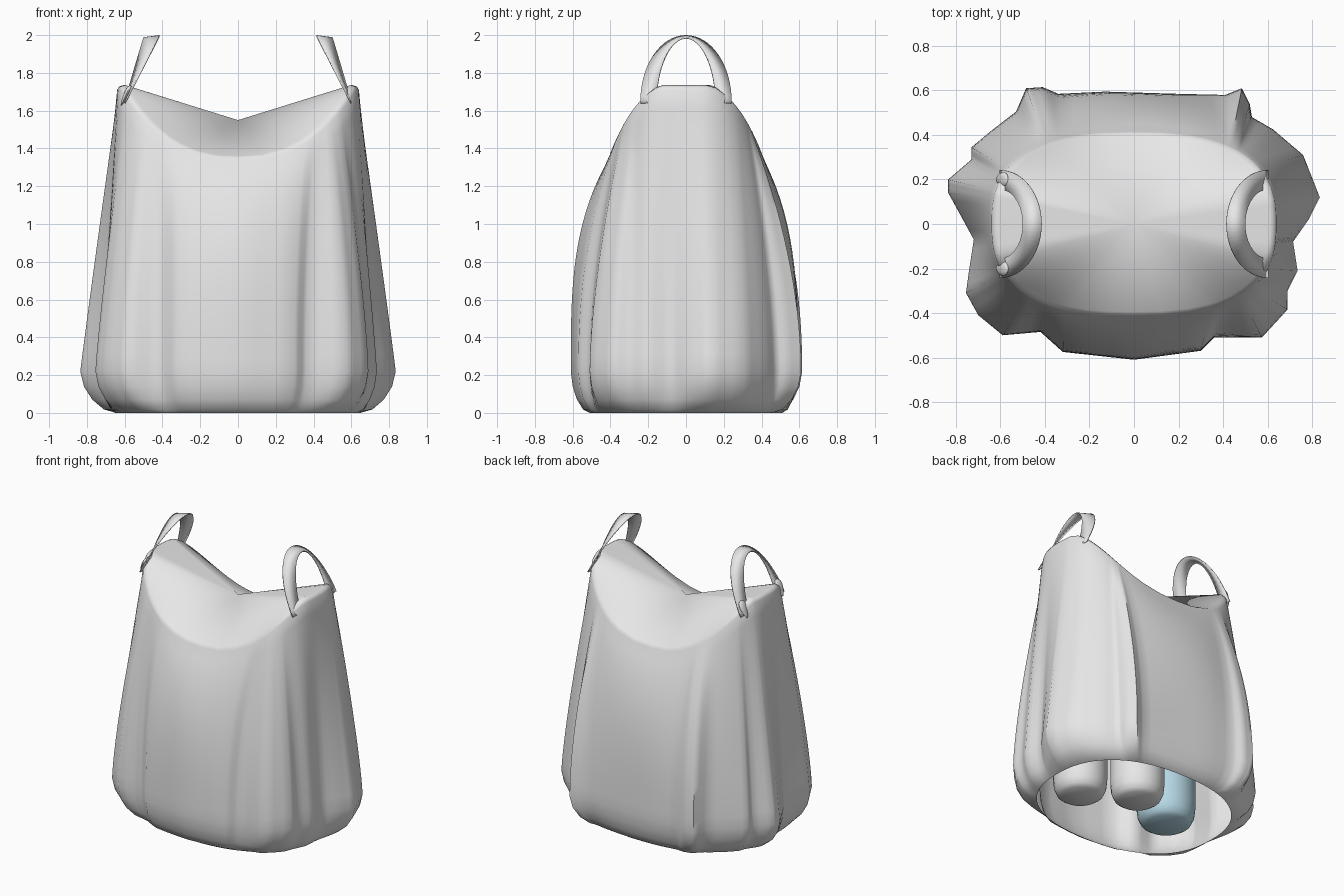
import bpy, bmesh, math
from mathutils import Vector

old = bpy.data.objects.get("Cube")
if old:
    bpy.data.objects.remove(old, do_unlink=True)


def material(name, rgb):
    m = bpy.data.materials.new(name)
    m.use_nodes = True
    m.diffuse_color = (*rgb, 1)
    m.node_tree.nodes["Principled BSDF"].inputs["Base Color"].default_value = (*rgb, 1)
    return m


white = material("bag_white", (0.8, 0.8, 0.8))
blue = material("pale_blue", (0.5, 0.74, 0.85))


def finish(name, bm, mat, angle=50):
    bmesh.ops.recalc_face_normals(bm, faces=bm.faces)
    mesh = bpy.data.meshes.new(name)
    bm.to_mesh(mesh)
    bm.free()
    mesh.materials.append(mat)
    obj = bpy.data.objects.new(name, mesh)
    bpy.context.collection.objects.link(obj)
    bpy.ops.object.select_all(action='DESELECT')
    obj.select_set(True)
    bpy.context.view_layer.objects.active = obj
    bpy.ops.object.shade_smooth_by_angle(angle=math.radians(angle))
    return obj


def skin(bm, rings, closed=True):
    """Join rows of points with quads."""
    rows = [[bm.verts.new(p) for p in ring] for ring in rings]
    n = len(rows[0])
    for a, b in zip(rows, rows[1:]):
        for i in range(n if closed else n - 1):
            j = (i + 1) % n
            bm.faces.new((a[i], a[j], b[j], b[i]))
    return rows


# Pleated outline of the bag at its widest height
OUTLINE = [(.835, .12), (.76, .31), (.625, .425), (.53, .48), (.52, .54), (.485, .61), (.41, .58),
           (.2, .585), (-.13, .595), (-.34, .585), (-.41, .615), (-.485, .61), (-.53, .505),
           (-.64, .42), (-.73, .345), (-.73, .29), (-.835, .2), (-.835, .14), (-.78, .04),
           (-.72, -.07), (-.74, -.2), (-.755, -.31), (-.7, -.41), (-.59, -.5), (-.42, -.485),
           (-.32, -.575), (0, -.61), (.3, -.57), (.36, -.51), (.575, -.51), (.69, -.385),
           (.69, -.3), (.735, -.21), (.715, -.08), (.785, .02)]


def subdivide(points, steps):
    """Closed outline with evenly split straight runs."""
    pts = [Vector(p) for p in points]
    return [a.lerp(b, s / steps) for a, b in zip(pts, pts[1:] + pts[:1]) for s in range(steps)]


def rounded(ang, half_x, half_y, n):
    """Point on a rounded rectangle at the given angle."""
    c, s = math.cos(ang), math.sin(ang)
    r = (abs(c) ** n + abs(s) ** n) ** (-1 / n)
    return Vector((half_x * r * c, half_y * r * s))


BULGE = 0.22
BASE_CURVE = [(0, 0), (.35, .018), (.67, .07), (.9, .14), (1, BULGE)]
outline = subdivide(OUTLINE, 3)


def column(p):
    """Points from the open bottom edge to the top rim for one outline point."""
    foot = rounded(math.atan2(p.y / .59, p.x / .78), .65, .51, 2.35)
    # Pleats gather toward the rim corners
    ang = math.atan2(p.y / .61, p.x / .76)
    ang += (.14 if p.x > 0 else .06) * math.sin(4 * ang)
    rim = rounded(ang, .64, .415, 2.6)
    rim_z = 1.36 + .375 * min(1, abs(rim.x) / .625) ** 2.5
    pts = [(*foot.lerp(p, f), z) for f, z in BASE_CURVE]
    power = 1.02 + 2.2 * math.sin(ang) ** 4
    top = rim_z - .025
    for k in range(1, 17):
        t = k / 16
        pts.append((*p.lerp(rim, t ** power), BULGE + (top - BULGE) * t))
    # Rolled lip
    pts.append((*(rim * .985), rim_z - .008))
    pts.append((*(rim * .95), rim_z))
    return pts


# Bag body with a folded-in top that dips to the middle
bm = bmesh.new()
rows = skin(bm, list(zip(*[column(p) for p in outline])))
middle = bm.verts.new((0, 0, 1.55))
rim = rows[-1]
for i, v in enumerate(rim):
    bm.faces.new((v, rim[(i + 1) % len(rim)], middle))
finish("bag_body", bm, white, 60)


# Ribbon handles leaning inward
def handle(name, side):
    def edge(lean, half, rise):
        arc = [math.pi * i / 32 for i in range(33)]
        return [(side * (.6 - lean * math.sin(a)), half * math.cos(a),
                 1.64 + rise * math.sin(a)) for a in arc]
    bm = bmesh.new()
    skin(bm, [edge(.185, .242, .356), edge(.1, .155, .345)], closed=False)
    obj = finish(name, bm, white)
    mod = obj.modifiers.new("thickness", 'SOLIDIFY')
    mod.thickness = .008
    mod.offset = 0


handle("left_handle", 1)
handle("right_handle", -1)

# Gathered, pointed ends of the right handle
for label, y in (("front", -.2), ("back", .2)):
    bm = bmesh.new()
    bmesh.ops.create_uvsphere(bm, u_segments=12, v_segments=8, radius=1)
    for v in bm.verts:
        taper = .7 + .3 * v.co.z
        v.co = (-.595 + .02 * taper * v.co.x + .025 * v.co.z,
                y + .045 * taper * v.co.y, 1.68 + .055 * v.co.z)
    finish(label + "_handle_end", bm, white)


# Containers standing inside the bag
def container(name, x, y, radius, mat):
    profile = [(.001, 0), (.7, 0), (.86, .02), (.96, .06), (1, .12),
               (1, .8), (.9, .86), (.001, .88)]
    bm = bmesh.new()
    skin(bm, [[(x + radius * r * math.cos(math.tau * i / 24),
                y + radius * r * math.sin(math.tau * i / 24), z) for i in range(24)]
              for r, z in profile])
    finish(name, bm, mat, 40)


container("left_container", .35, -.12, .175, white)
container("middle_container", .03, .07, .175, white)
container("right_container", -.31, -.05, .19, blue)
